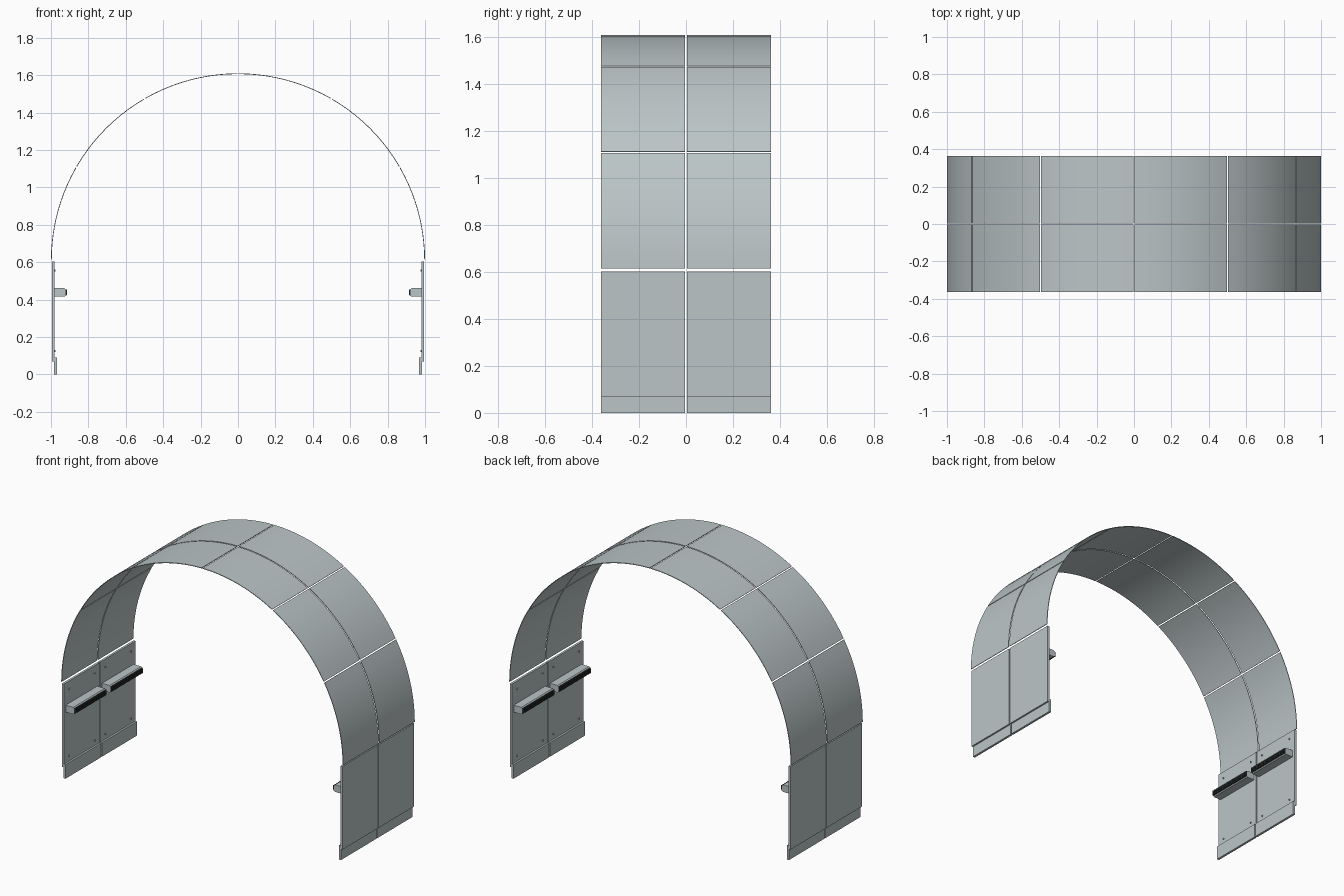
import bpy, bmesh, math

if "Cube" in bpy.data.objects:
    bpy.data.objects.remove(bpy.data.objects["Cube"])


def material(name, rgb):
    m = bpy.data.materials.new(name)
    m.diffuse_color = (*rgb, 1)
    m.use_nodes = True
    m.node_tree.nodes["Principled BSDF"].inputs["Base Color"].default_value = m.diffuse_color
    return m


PANEL = material("pale grey panel", (0.50, 0.56, 0.57))
DARK = material("dark ribbed trim", (0.03, 0.035, 0.035))

R, CZ, T = 1.0, 0.61, 0.004      # arch radius, centre height, sheet thickness
ROWS = [(-0.363, -0.004), (0.004, 0.363)]


def extrude_profile(name, pts, y0, y1, mat):
    """Solid with an x-z outline, running from y0 to y1."""
    bm = bmesh.new()
    a = [bm.verts.new((x, y0, z)) for x, z in pts]
    b = [bm.verts.new((x, y1, z)) for x, z in pts]
    n = len(pts)
    bm.faces.new(a)
    bm.faces.new(b[::-1])
    for i in range(n):
        j = (i + 1) % n
        bm.faces.new((a[j], a[i], b[i], b[j]))
    bmesh.ops.recalc_face_normals(bm, faces=bm.faces[:])
    me = bpy.data.meshes.new(name)
    bm.to_mesh(me)
    bm.free()
    me.materials.append(mat)
    ob = bpy.data.objects.new(name, me)
    bpy.context.collection.objects.link(ob)
    return ob


def box(name, x0, x1, y0, y1, z0, z1, mat):
    return extrude_profile(name, [(x0, z0), (x1, z0), (x1, z1), (x0, z1)], y0, y1, mat)


def smooth(ob):
    bpy.ops.object.select_all(action='DESELECT')
    ob.select_set(True)
    bpy.context.view_layer.objects.active = ob
    bpy.ops.object.shade_smooth_by_angle(angle=math.radians(30))


# Curved ceiling: six sheets across the arch in each row
STEPS, GAP = 10, 0.004
for y0, y1 in ROWS:
    for k in range(6):
        a0, a1 = k * math.pi / 6 + GAP, (k + 1) * math.pi / 6 - GAP
        angles = [a0 + (a1 - a0) * i / STEPS for i in range(STEPS + 1)]
        pts = [(R * math.cos(a), CZ + R * math.sin(a)) for a in angles]
        pts += [((R - T) * math.cos(a), CZ + (R - T) * math.sin(a)) for a in reversed(angles)]
        smooth(extrude_profile("ceiling_sheet", pts, y0, y1, PANEL))

# Side walls, mirrored left and right
for s in (-1, 1):
    for y0, y1 in ROWS:
        box("wall_panel", s * 0.981, s * 0.995, y0, y1, 0.07, 0.603, PANEL)
        box("skirting_board", s * 0.969, s * 0.984, y0, y1, 0.0, 0.09, PANEL)

        # Armrest with chamfered inner edge
        mid = (y0 + y1) / 2
        r0, r1 = mid - 0.16, mid + 0.16
        rail = [(0.981, 0.416), (0.928, 0.416), (0.922, 0.422),
                (0.922, 0.455), (0.928, 0.461), (0.981, 0.461)]
        extrude_profile("armrest", [(s * x, z) for x, z in rail], r0, r1, PANEL)

        # Ribbed trim on the armrest's inner face
        box("armrest_trim", s * 0.917, s * 0.922, r0, r1, 0.422, 0.455, DARK)
        for i in range(20):
            c = r0 + 0.008 + i * 0.016
            box("trim_rib", s * 0.913, s * 0.917, c - 0.004, c + 0.004, 0.424, 0.453, DARK)

        # Fixing bolts near the panel corners
        for y in (y0 + 0.05, y1 - 0.05):
            for z in (0.125, 0.555):
                pts = [(y + 0.005 * math.cos(t * math.pi / 4), z + 0.005 * math.sin(t * math.pi / 4))
                       for t in range(8)]
                # outline built in local x-z, then turned so its length points along x
                bolt = extrude_profile("fixing_bolt", pts, -s * 0.981, -s * 0.975, PANEL)
                bolt.rotation_euler[2] = math.pi / 2
